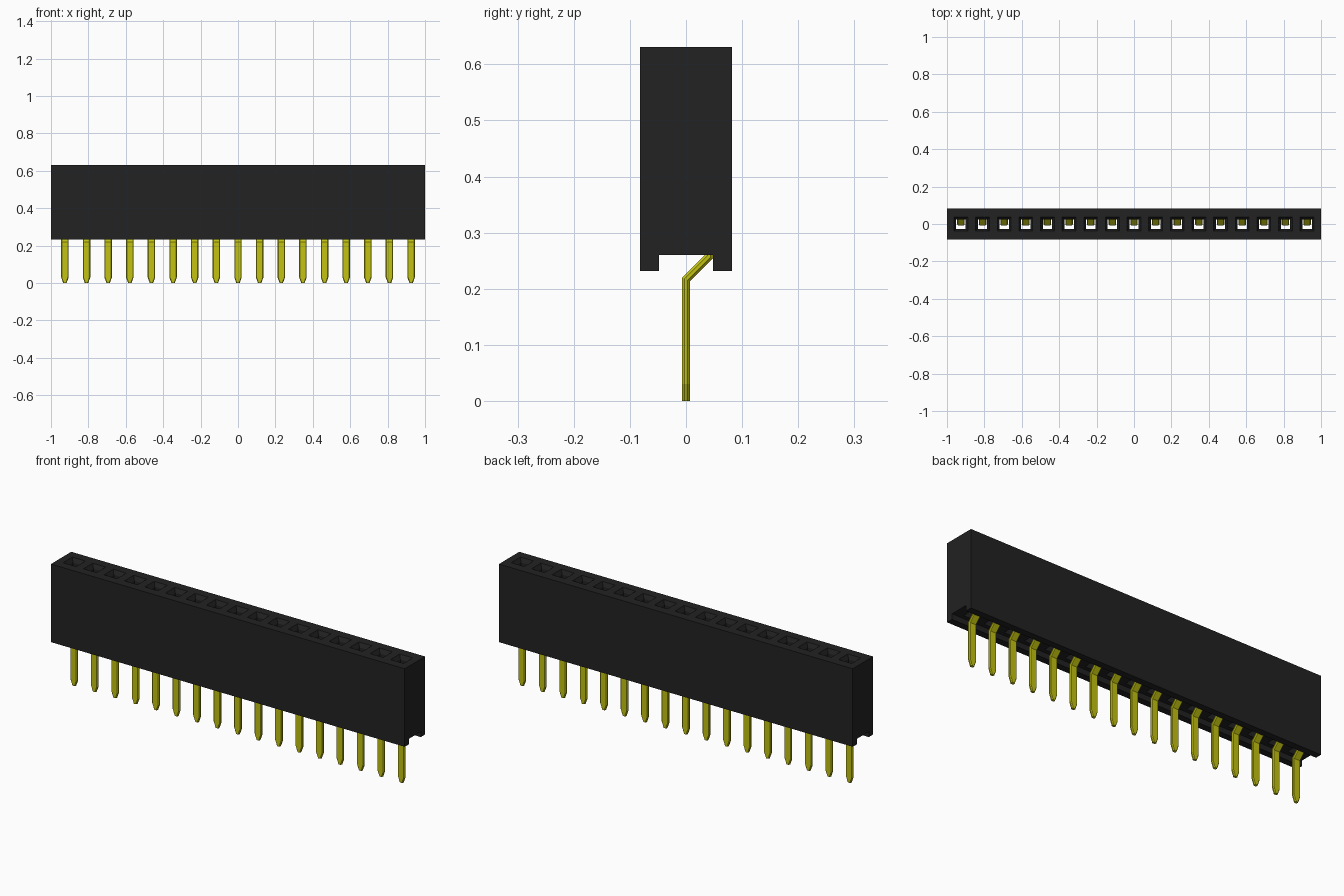
import bpy, bmesh

COUNT = 17
PITCH = 0.1157

if "Cube" in bpy.data.objects:
    bpy.data.objects.remove(bpy.data.objects["Cube"], do_unlink=True)


def make_material(name, color):
    mat = bpy.data.materials.new(name)
    mat.use_nodes = True
    mat.diffuse_color = (*color, 1)
    mat.node_tree.nodes["Principled BSDF"].inputs["Base Color"].default_value = (*color, 1)
    return mat


def loft(bm, rings):
    """Skin a closed solid through rings with equal point counts."""
    loops = [[bm.verts.new(p) for p in ring] for ring in rings]
    n = len(loops[0])
    for a, b in zip(loops, loops[1:]):
        for i in range(n):
            j = (i + 1) % n
            bm.faces.new((a[i], a[j], b[j], b[i]))
    bm.faces.new(loops[0][::-1])
    bm.faces.new(loops[-1])


def make_object(name, bm, mat):
    bmesh.ops.recalc_face_normals(bm, faces=bm.faces)
    mesh = bpy.data.meshes.new(name)
    bm.to_mesh(mesh)
    bm.free()
    mesh.materials.append(mat)
    obj = bpy.data.objects.new(name, mesh)
    bpy.context.collection.objects.link(obj)
    return obj


black = make_material("black plastic", (0.016, 0.016, 0.016))
gold = make_material("gold metal", (0.54, 0.54, 0.006))
pin_xs = [(i - (COUNT - 1) / 2) * PITCH for i in range(COUNT)]

# Housing: a bar with a channel along its underside
profile = [(-0.082, 0.232), (-0.048, 0.232), (-0.048, 0.26), (0.048, 0.26),
           (0.048, 0.232), (0.082, 0.232), (0.082, 0.631), (-0.082, 0.631)]
bm = bmesh.new()
loft(bm, [[(x, y, z) for y, z in profile] for x in (-1, 1)])
housing = make_object("housing", bm, black)

# Socket cavities: funnel mouth, throat and a deeper shaft for the contact
cavity = [(0.25, 0.025, -0.027, 0.0485), (0.57, 0.025, -0.027, 0.0485),
          (0.58, 0.025, -0.027, 0.025), (0.61, 0.025, -0.027, 0.025),
          (0.64, 0.042, -0.042, 0.042)]
bm = bmesh.new()
for cx in pin_xs:
    loft(bm, [[(cx - h, y0, z), (cx + h, y0, z), (cx + h, y1, z), (cx - h, y1, z)]
              for z, h, y0, y1 in cavity])
cutter = make_object("socket_cutter", bm, black)
cutter.hide_render = True

cut = housing.modifiers.new("sockets", "BOOLEAN")
cut.operation = "DIFFERENCE"
cut.solver = "EXACT"
cut.object = cutter
graph = bpy.context.evaluated_depsgraph_get()
cut_mesh = bpy.data.meshes.new_from_object(housing.evaluated_get(graph))
housing.modifiers.clear()
housing.data = cut_mesh
bpy.data.objects.remove(cutter, do_unlink=True)

# Pins: chamfered strips with a tapered tip, a slanted step and a contact blade
# Each station: centre y, centre z, half width, mitre slope
stations = [(0, 0, 0.009, 0), (0, 0.03, 0.02, 0), (0, 0.2165, 0.02, -0.414),
            (0.041, 0.2575, 0.02, -0.414), (0.041, 0.55, 0.02, 0)]
THICK, CHAMFER = 0.007, 0.004


def pin_ring(cx, y, z, half, slope):
    inner, flat = half - CHAMFER, THICK - CHAMFER
    outline = [(half, flat), (inner, THICK), (-inner, THICK), (-half, flat),
               (-half, -flat), (-inner, -THICK), (inner, -THICK), (half, -flat)]
    return [(cx + dx, y + dy, z + slope * dy) for dx, dy in outline]


for i, cx in enumerate(pin_xs):
    bm = bmesh.new()
    loft(bm, [pin_ring(cx, *s) for s in stations])
    make_object(f"pin_{i + 1}", bm, gold)
